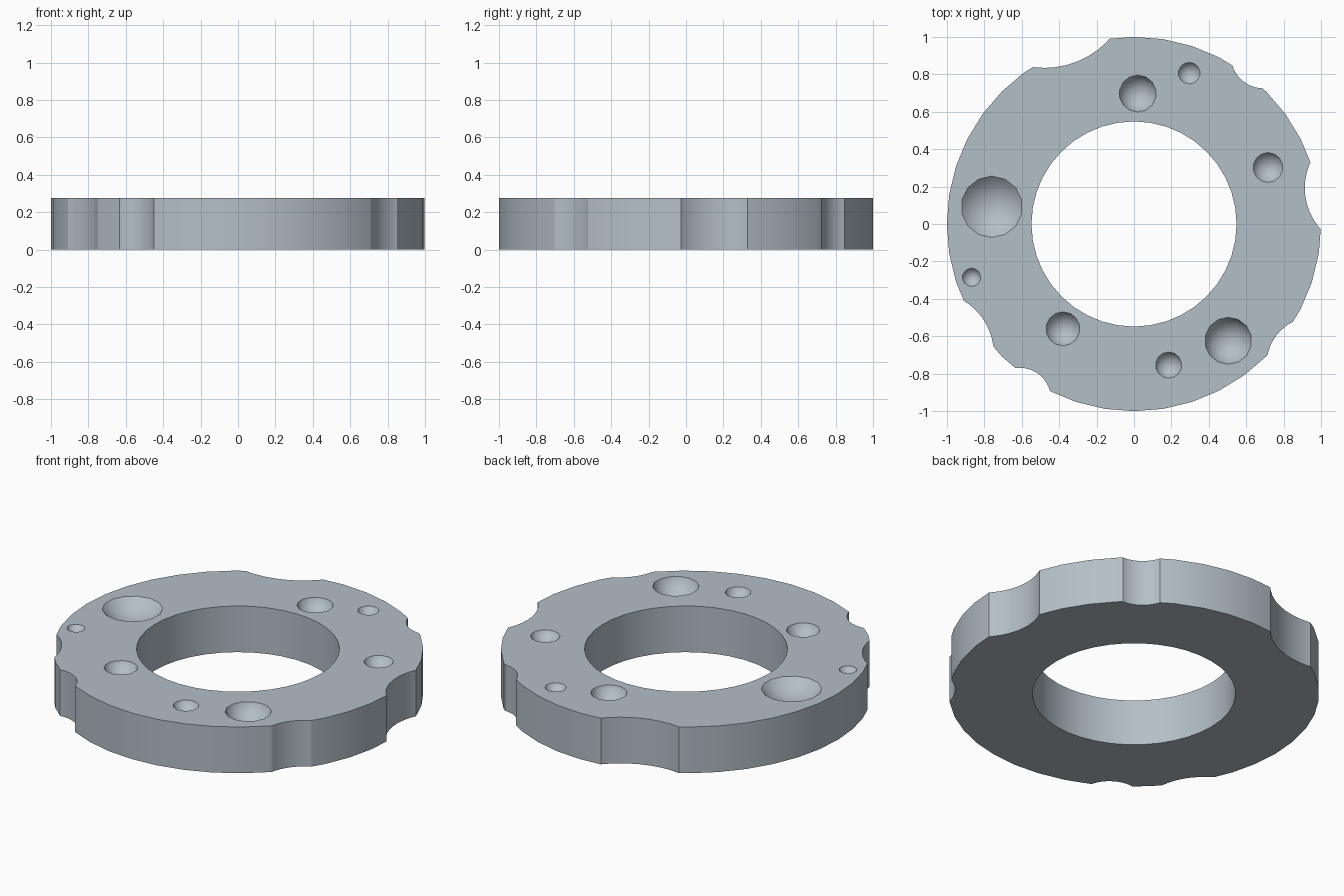
import bpy, math
from mathutils import Vector

if "Cube" in bpy.data.objects:
    bpy.data.objects.remove(bpy.data.objects["Cube"])

TOP = 0.275
SIDES = 40

grey = bpy.data.materials.new("pale blue grey")
grey.diffuse_color = (0.45, 0.52, 0.57, 1)
grey.use_nodes = True
grey.node_tree.nodes["Principled BSDF"].inputs["Base Color"].default_value = grey.diffuse_color


def cylinder(name, x, y, r, z0, z1, sides):
    bpy.ops.mesh.primitive_cylinder_add(vertices=sides, radius=r, depth=z1 - z0,
                                        location=(x, y, (z0 + z1) / 2))
    ob = bpy.context.object
    ob.name = name
    return ob


def cut(target, cutter):
    """Subtract the cutter from the target, then remove it."""
    cutter.data.materials.append(grey)
    cutter.hide_render = True
    mod = target.modifiers.new("cut", 'BOOLEAN')
    mod.operation = 'DIFFERENCE'
    mod.solver = 'EXACT'
    mod.object = cutter
    bpy.context.view_layer.objects.active = target
    bpy.ops.object.modifier_apply(modifier=mod.name)
    bpy.data.objects.remove(cutter, do_unlink=True)


# Ring: disc with a round through hole
ring = cylinder("stone_ring", 0, 0, 1.0, 0, TOP, SIDES)
ring.data.materials.append(grey)
cut(ring, cylinder("centre_hole", 0, 0, 0.548, -0.2, TOP + 0.2, SIDES))

# Worn bites in the rim: the two ends of each arc and its depth
bites = [
    ((-0.55, 0.84), (-0.13, 0.99), 0.057),
    ((0.525, 0.852), (0.69, 0.725), 0.035),
    ((0.943, 0.33), (0.999, -0.03), 0.055),
    ((0.85, -0.522), (0.715, -0.692), 0.024),
    ((-0.45, -0.89), (-0.635, -0.77), 0.042),
    ((-0.75, -0.665), (-0.91, -0.41), 0.036),
]
for a, b, depth in bites:
    a, b = Vector(a), Vector(b)
    mid, half = (a + b) / 2, (b - a).length / 2
    r = (half ** 2 + depth ** 2) / (2 * depth)
    d = b - a
    out = Vector((-d.y, d.x)).normalized()
    if out.dot(mid) < 0:
        out = -out
    c = mid + out * (r - depth)
    cut(ring, cylinder("bite", c.x, c.y, r, -0.2, TOP + 0.2, 48))

# Round dimples in the top face: x, y, opening radius, depth / radius
dimples = [
    (0.02, 0.697, 0.099, 0.7),
    (0.295, 0.806, 0.058, 0.6),
    (0.716, 0.302, 0.08, 0.6),
    (-0.76, 0.092, 0.164, 0.45),
    (-0.868, -0.285, 0.049, 0.6),
    (-0.38, -0.56, 0.091, 0.65),
    (0.504, -0.624, 0.126, 0.7),
    (0.185, -0.754, 0.07, 0.65),
]
for x, y, r, k in dimples:
    depth = r * k
    R = (r * r + depth * depth) / (2 * depth)
    bpy.ops.mesh.primitive_uv_sphere_add(segments=14, ring_count=22, radius=R,
                                         location=(x, y, TOP + R - depth))
    cut(ring, bpy.context.object)

# Smooth curved walls, sharp rims
bpy.ops.object.select_all(action='DESELECT')
ring.select_set(True)
bpy.context.view_layer.objects.active = ring
bpy.ops.object.shade_smooth_by_angle(angle=math.radians(30))
